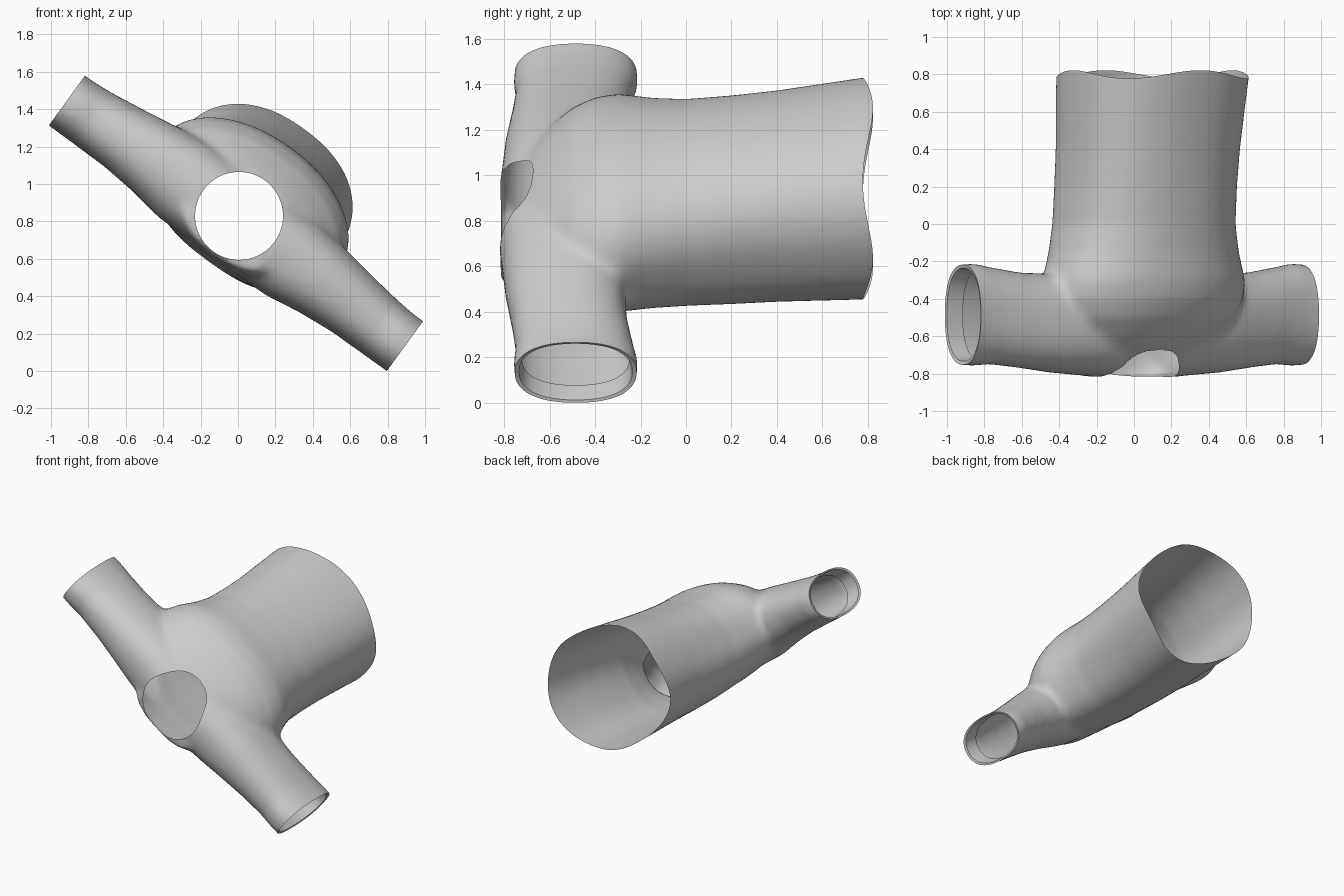
import bpy, bmesh, math
from mathutils import Matrix, Vector

if "Cube" in bpy.data.objects:
    bpy.data.objects.remove(bpy.data.objects["Cube"])

N = 48

def spow(c, n):
    return math.copysign(abs(c) ** (2 / n), c)

def loft(bm, rings):
    """Skin a list of closed rings and cap both ends."""
    vs = [[bm.verts.new(p) for p in r] for r in rings]
    for a, b in zip(vs, vs[1:]):
        for i in range(N):
            j = (i + 1) % N
            bm.faces.new((a[i], a[j], b[j], b[i]))
    bm.faces.new(vs[0])
    bm.faces.new(vs[-1])

def ring(center, ax, ay, n, skew=0):
    """Superellipse ring from two half-axis vectors; skew squares the lower half."""
    out = []
    for i in range(N):
        t = 2 * math.pi * i / N
        k = n - skew if math.sin(t) > 0 else n + skew
        out.append(Vector(center) + Vector(ax) * spow(math.cos(t), k)
                   + Vector(ay) * spow(math.sin(t), k))
    return out

# Local frame: X along sleeves, Y down the body, Z through the chest
bm = bmesh.new()
# Torso: y, chest centre, half width, half depth, squareness, skew
torso = [(.92, .825, .53, .435, 2.3, 0), (.8, .82, .527, .432, 2.3, .05),
         (.4, .785, .5, .4, 2.45, .15), (.2, .768, .497, .389, 2.5, .2),
         (0, .757, .507, .38, 2.45, .25), (-.15, .755, .54, .373, 2.4, .25),
         (-.3, .757, .59, .37, 2.35, .25), (-.4, .75, .59, .358, 2.3, .25),
         (-.5, .73, .55, .33, 2.3, .2), (-.6, .69, .48, .287, 2.3, .1),
         (-.68, .655, .4, .245, 2.2, 0), (-.75, .6, .34, .185, 2.2, 0),
         (-.8, .545, .28, .125, 2.1, 0), (-.815, .52, .25, .09, 2, 0)]
loft(bm, [ring((0, y, c), (a, 0, 0), (0, 0, b), n, k) for y, c, a, b, n, k in torso])
# Sleeves: distance out, y centre, half y, chest centre, half depth
sleeve = [(.0, -.54, .28, .65, .24), (.2, -.54, .282, .65, .24), (.35, -.533, .277, .65, .24),
          (.55, -.53, .265, .652, .21), (.75, -.515, .255, .645, .185), (.95, -.49, .26, .632, .17),
          (1.06, -.485, .275, .628, .165), (1.22, -.485, .26, .628, .165)]
for s in (-1, 1):
    loft(bm, [ring((s * x, cy, c), (0, hy, 0), (0, 0, hz), 2.3) for x, cy, hy, c, hz in sleeve])
bmesh.ops.recalc_face_normals(bm, faces=bm.faces)
me = bpy.data.meshes.new("shirt")
bm.to_mesh(me)
bm.free()
shirt = bpy.data.objects.new("shirt", me)
bpy.context.collection.objects.link(shirt)

# Fuse the tubes into one soft garment
rm = shirt.modifiers.new("fuse", 'REMESH')
rm.mode = 'VOXEL'
rm.voxel_size = .022
sm = shirt.modifiers.new("soften", 'SMOOTH')
sm.factor = .5
sm.iterations = 10
bpy.context.view_layer.objects.active = shirt
shirt.select_set(True)
for m in ("fuse", "soften"):
    bpy.ops.object.modifier_apply(modifier=m)

bm = bmesh.new()
bm.from_mesh(shirt.data)

# Open the hem and the cuffs
CUFF = 1.117
for co, no in (((0, .8, 0), (0, 1, 0)), ((CUFF, 0, 0), (1, 0, 0)), ((-CUFF, 0, 0), (-1, 0, 0))):
    bmesh.ops.bisect_plane(bm, geom=bm.verts[:] + bm.edges[:] + bm.faces[:], dist=1e-5,
                           plane_co=co, plane_no=no, clear_outer=True)

# Wavy hem
for v in bm.verts:
    if v.co.y > .4:
        t = math.atan2((v.co.z - .82) / .43, v.co.x / .53)
        v.co.y += .022 * math.cos(4 * t) * (v.co.y - .4) / .4

# Neck hole, with its rim snapped to a circle
NX, NZ, NR = -.01, .67, .235
def neck_r(p):
    return math.hypot(p.x - NX, p.z - NZ)
cut = [f for f in bm.faces if f.calc_center_median().y < -.5 and neck_r(f.calc_center_median()) < NR]
bmesh.ops.delete(bm, geom=cut, context='FACES')
rim = [v for v in bm.verts if v.is_boundary and v.co.y < -.4 and abs(v.co.x) < .5]
for v in rim:
    k = NR / neck_r(v.co)
    v.co.x = NX + (v.co.x - NX) * k
    v.co.z = NZ + (v.co.z - NZ) * k
for _ in range(3):
    new = {}
    for v in rim:
        nb = [e.other_vert(v).co.y for e in v.link_edges if e.is_boundary]
        new[v] = (v.co.y + sum(nb)) / (1 + len(nb))
    for v, y in new.items():
        v.co.y = y

# Cuffs folded inward
for s in (-1, 1):
    edges = [e for e in bm.edges if e.is_boundary and all(v.co.x * s > CUFF - .01 for v in e.verts)]
    for scale, inset in ((.93, .005), (.95, .1)):
        geo = bmesh.ops.extrude_edge_only(bm, edges=edges)["geom"]
        edges = [g for g in geo if isinstance(g, bmesh.types.BMEdge) and g.is_boundary]
        for v in {v for e in edges for v in e.verts}:
            v.co.x -= s * inset
            v.co.y = -.487 + (v.co.y + .487) * scale
            v.co.z = .628 + (v.co.z - .628) * scale

# Tilt the garment into its resting pose
bmesh.ops.transform(bm, verts=bm.verts,
                    matrix=Matrix.Rotation(math.radians(36), 4, 'Y') @ Matrix.Translation((-.47, 0, 0)))
low = min(v.co.z for v in bm.verts)
bmesh.ops.translate(bm, verts=bm.verts, vec=(0, 0, -low))
bm.to_mesh(shirt.data)
bm.free()
bpy.ops.object.shade_smooth_by_angle(angle=math.radians(45))
